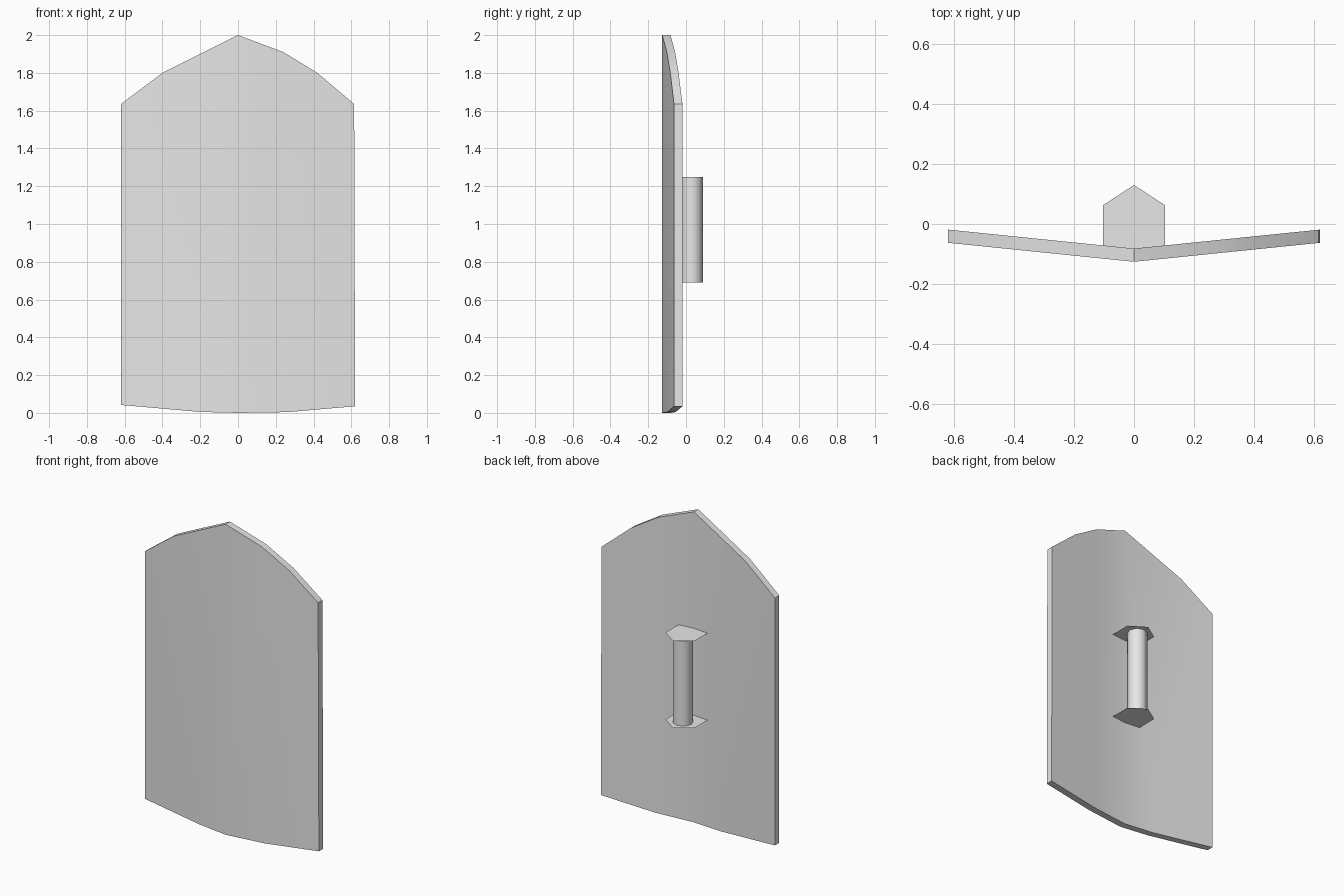
import bpy
import bmesh
import math

cube = bpy.data.objects.get("Cube")
if cube:
    bpy.data.objects.remove(cube, do_unlink=True)

# One plain grey for the whole model
grey = bpy.data.materials.new("plain grey")
grey.use_nodes = True
colour = (0.8, 0.8, 0.8, 1)
grey.diffuse_color = colour
grey.node_tree.nodes["Principled BSDF"].inputs["Base Color"].default_value = colour


def finish(name, bm, recalc=True):
    if recalc:
        bmesh.ops.recalc_face_normals(bm, faces=bm.faces[:])
    mesh = bpy.data.meshes.new(name)
    bm.to_mesh(mesh)
    bm.free()
    obj = bpy.data.objects.new(name, mesh)
    bpy.context.collection.objects.link(obj)
    mesh.materials.append(grey)
    bpy.ops.object.select_all(action="DESELECT")
    obj.select_set(True)
    bpy.context.view_layer.objects.active = obj
    bpy.ops.object.shade_smooth_by_angle(angle=math.radians(30))
    return obj


# Shield board: two flat halves meeting at a shallow central ridge
TOP, BOTTOM = (0, 2.0), (0, 0)
left_edge = [(0.24, 1.91), (0.42, 1.8), (0.615, 1.635), (0.62, 0.035), (0.26, 0.004)]
right_edge = [(-0.2, 0.005), (-0.62, 0.042), (-0.62, 1.635), (-0.4, 1.8)]
RIDGE_Y, SLOPE, THICKNESS = -0.126, 0.102, 0.044

bm = bmesh.new()
outline = [TOP] + left_edge + [BOTTOM] + right_edge
verts = [bm.verts.new((x, RIDGE_Y + SLOPE * abs(x), z)) for x, z in outline]
middle = len(left_edge) + 1
bm.faces.new(verts[:middle + 1])
bm.faces.new(verts[middle:] + verts[:1])
result = bmesh.ops.extrude_face_region(bm, geom=bm.faces[:], use_keep_orig=True)
moved = [g for g in result["geom"] if isinstance(g, bmesh.types.BMVert)]
bmesh.ops.translate(bm, verts=moved, vec=(0, THICKNESS, 0))
finish("shield_board", bm)

# Grip brackets: thin pointed plates above and below the hand bar
LOW, HIGH = 0.69, 1.25
bracket = [(0.103, -0.08), (0.103, 0.063), (0, 0.13), (-0.103, 0.063),
           (-0.103, -0.08), (0, -0.09)]
for name, z in (("lower_bracket", LOW), ("upper_bracket", HIGH)):
    bm = bmesh.new()
    bm.faces.new([bm.verts.new((x, y, z)) for x, y in bracket])
    finish(name, bm, recalc=False)

# Hand bar between the brackets
bpy.ops.mesh.primitive_cylinder_add(vertices=8, radius=0.06, depth=HIGH - LOW,
                                    end_fill_type="NOTHING",
                                    location=(0, 0.03, (LOW + HIGH) / 2))
bar = bpy.context.object
bar.name = "hand_bar"
bar.data.materials.append(grey)
bpy.ops.object.shade_smooth_by_angle(angle=math.radians(50))
